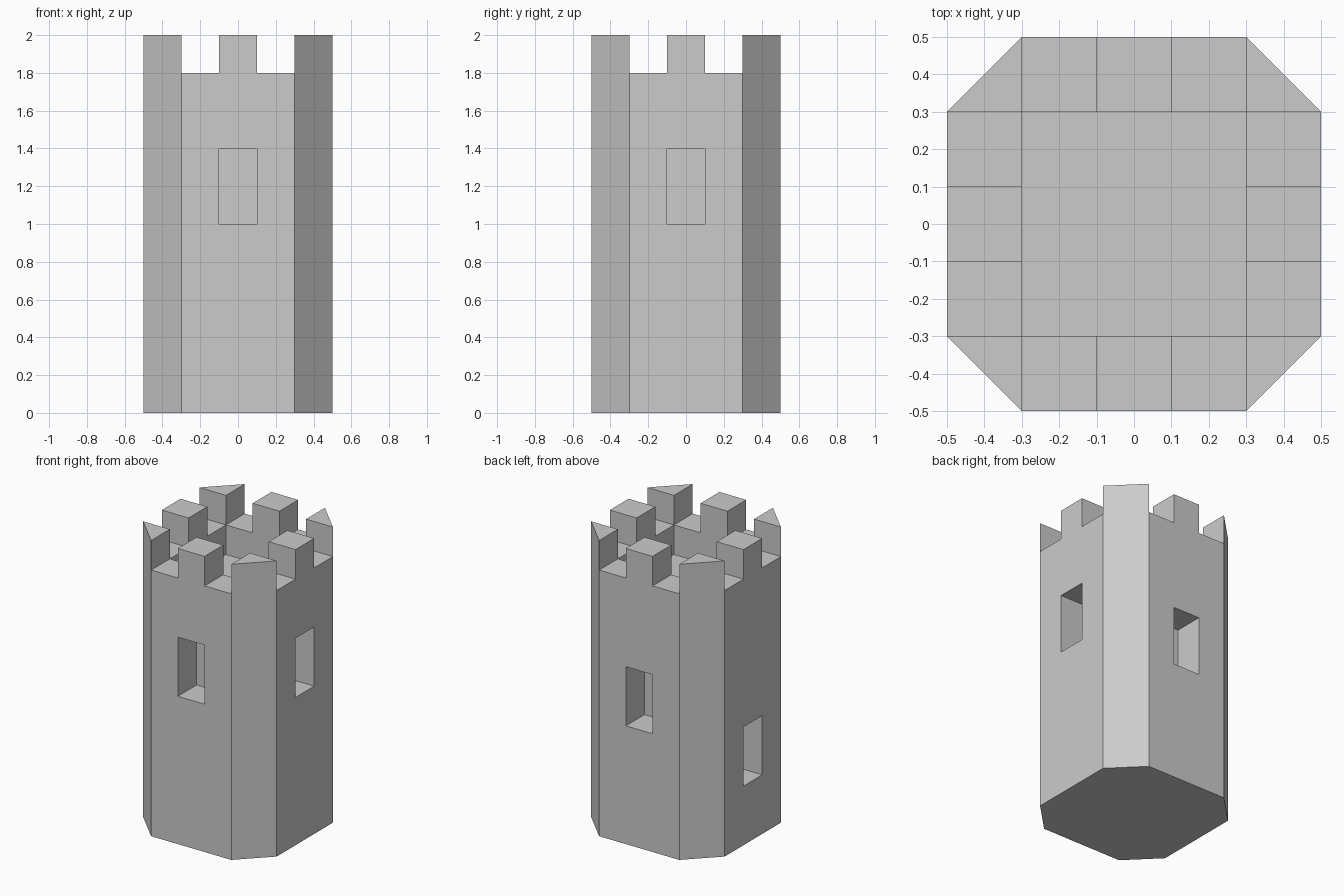
import bpy
import bmesh
from math import cos, sin, pi

cube = bpy.data.objects.get("Cube")
if cube:
    bpy.data.objects.remove(cube, do_unlink=True)

OUTER, INNER, SLOT = 0.5, 0.3, 0.1      # wall face, inner wall face, half opening
PARAPET, DECK, TOP = 1.8, 1.6, 2.0      # heights

stone = bpy.data.materials.new("grey stone")
stone.use_nodes = True
stone.diffuse_color = (0.6, 0.6, 0.6, 1)
stone.node_tree.nodes["Principled BSDF"].inputs["Base Color"].default_value = (0.6, 0.6, 0.6, 1)


def prism(name, outline, bottom, top):
    """Upright prism over a counter-clockwise outline."""
    bm = bmesh.new()
    base = bm.faces.new([bm.verts.new((x, y, bottom)) for x, y in outline])
    raised = bmesh.ops.extrude_face_region(bm, geom=[base])["geom"]
    verts = [v for v in raised if isinstance(v, bmesh.types.BMVert)]
    bmesh.ops.translate(bm, verts=verts, vec=(0, 0, top - bottom))
    bmesh.ops.recalc_face_normals(bm, faces=bm.faces)
    mesh = bpy.data.meshes.new(name)
    bm.to_mesh(mesh)
    bm.free()
    mesh.materials.append(stone)
    obj = bpy.data.objects.new(name, mesh)
    bpy.context.collection.objects.link(obj)
    return obj


def rect(x0, x1, y0, y1):
    return [(x0, y0), (x1, y0), (x1, y1), (x0, y1)]


def turn(outline, quarter):
    """Rotate an outline by quarter turns about the tower axis."""
    c, s = round(cos(quarter * pi / 2)), round(sin(quarter * pi / 2))
    return [(c * x - s * y, s * x + c * y) for x, y in outline]


def cut(target, cutter):
    cutter.hide_render = True
    cutter.hide_viewport = True
    cutter.display_type = 'WIRE'
    mod = target.modifiers.new(cutter.name, 'BOOLEAN')
    mod.operation = 'DIFFERENCE'
    mod.solver = 'EXACT'
    mod.object = cutter


# Solid tower with chamfered corners
octagon = [p for q in range(4) for p in turn([(-INNER, -OUTER), (INNER, -OUTER)], q)]
tower = prism("tower_body", octagon, 0, PARAPET)

# Sunken roof deck behind the parapet
cut(tower, prism("deck_cutter", rect(-INNER, INNER, -INNER, INNER), DECK, TOP + 0.1))

# Each side: recessed window, middle merlon and triangular corner merlon
sides = [("front", 1.0), ("left", 1.0), ("back", 0.8), ("right", 0.4)]
for q, (side, sill) in enumerate(sides):
    recess = turn(rect(-SLOT, SLOT, -OUTER - 0.1, -INNER), q)
    cut(tower, prism(side + "_window_cutter", recess, sill, sill + 0.4))

    prism(side + "_merlon", turn(rect(-SLOT, SLOT, -OUTER, -INNER), q), PARAPET, TOP)
    corner = [(INNER, -OUTER), (OUTER, -INNER), (INNER, -INNER)]
    prism(side + "_corner_merlon", turn(corner, q), PARAPET, TOP)

# Bake the cuts and drop the cutters
bpy.context.view_layer.update()
graph = bpy.context.evaluated_depsgraph_get()
baked = bpy.data.meshes.new_from_object(tower.evaluated_get(graph))
cutters = [m.object for m in tower.modifiers]
tower.modifiers.clear()
tower.data = baked
for obj in cutters:
    bpy.data.objects.remove(obj, do_unlink=True)
